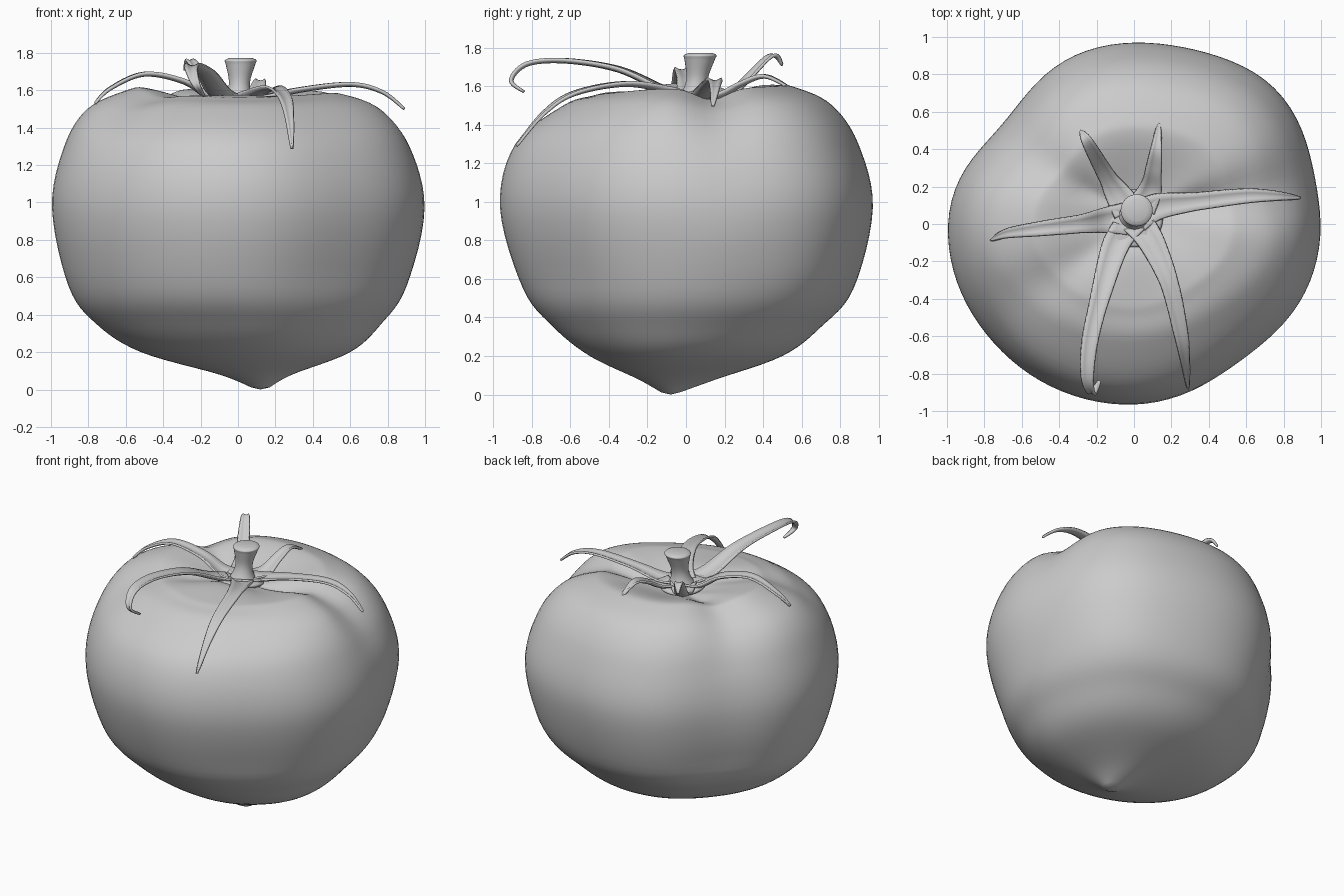
import bpy, math
from mathutils import Vector

if "Cube" in bpy.data.objects:
    bpy.data.objects.remove(bpy.data.objects["Cube"])


def catmull(rows, steps):
    """Smooth interpolation through rows of numbers."""
    out = []
    for i in range(len(rows) - 1):
        p0, p1, p2 = rows[max(i - 1, 0)], rows[i], rows[i + 1]
        p3 = rows[min(i + 2, len(rows) - 1)]
        for k in range(steps):
            t = k / steps
            out.append([0.5 * (2 * b + (c - a) * t + (2 * a - 5 * b + 4 * c - d) * t * t
                               + (3 * b - a - 3 * c + d) * t ** 3)
                        for a, b, c, d in zip(p0, p1, p2, p3)])
    out.append(list(rows[-1]))
    return out


def make(name, verts, faces):
    me = bpy.data.meshes.new(name)
    me.from_pydata(verts, [], faces)
    me.polygons.foreach_set("use_smooth", [True] * len(me.polygons))
    ob = bpy.data.objects.new(name, me)
    bpy.context.collection.objects.link(ob)
    return ob


def loft(name, rings, start, end):
    """Skin closed rings, bottom to top, and close both poles."""
    n = len(rings[0])
    verts = [v for r in rings for v in r] + [start, end]
    s, e = len(verts) - 2, len(verts) - 1
    faces = [(i * n + j, i * n + (j + 1) % n, (i + 1) * n + (j + 1) % n, (i + 1) * n + j)
             for i in range(len(rings) - 1) for j in range(n)]
    last = (len(rings) - 1) * n
    for j in range(n):
        k = (j + 1) % n
        faces += [(s, k, j), (e, last + j, last + k)]
    return make(name, verts, faces)


def circle(x, y, r, z, tilt=0):
    angles = [math.tau * j / 32 for j in range(32)]
    return [(x + r * math.cos(a), y + r * math.sin(a), z - tilt * r * math.sin(a)) for a in angles]


def bump(a, centre, width):
    d = (math.degrees(a) - centre + 180) % 360 - 180
    return math.exp(-(d / width) ** 2)


def clamp(v):
    return max(0.0, min(1.0, v))


# Fruit: height, then extents left, right, front, back
sides = [(.012, .07, .17, -.13, -.03), (.08, -.1, .29, -.25, .16), (.2, -.52, .6, -.5, .5),
         (.35, -.76, .765, -.69, .7), (.55, -.91, .9, -.85, .87), (.97, -1, 1, -.97, .97),
         (1.3, -.935, .925, -.89, .895), (1.5, -.81, .775, -.64, .76)]
# Shoulders: extents, then the height on each of those four sides
top = [(-.6, .58, -.49, .58, 1.6, 1.58, 1.55, 1.59), (-.48, .46, -.4, .46, 1.61, 1.58, 1.565, 1.6),
       (-.2, .2, -.18, .22, 1.53, 1.52, 1.575, 1.52), (-.09, .09, -.05, .14, 1.5, 1.5, 1.53, 1.5)]
rows = [(x0, x1, y0, y1, z, z, z, z, .12 * clamp(1 - z / .5), -.08 * clamp(1 - z / .5))
        for z, x0, x1, y0, y1 in sides]
rows += [r + (0, .015 * (i + 1)) for i, r in enumerate(top)]

rings = []
for x0, x1, y0, y1, zl, zr, zf, zb, cx, cy in catmull(rows, 6):
    ring = []
    for j in range(96):
        a = math.tau * j / 96
        c, s = math.cos(a), math.sin(a)
        rx = x1 - cx if c > 0 else cx - x0
        ry = y1 - cy if s > 0 else cy - y0
        z = (zr if c > 0 else zl) * c * c + (zb if s > 0 else zf) * s * s
        # lopsided outline
        g = .06 * bump(a, 45, 22) - .1 * bump(a, 140, 24) - .055 * bump(a, 307, 24)
        k = 1 + g * clamp(z / .6)
        # soft grooves between the lobes
        groove = bump(a, 13, 13) + .8 * bump(a, 147, 15) + .5 * bump(a, 220, 15)
        k -= .03 * groove * clamp((z - .8) / .6)
        z -= .06 * groove * clamp((z - 1.2) / .3) * clamp((rx - .08) / .25)
        ring.append((cx + rx * c * k, cy + ry * s * k, z))
    rings.append(ring)
loft("fruit", rings, (.12, -.08, 0), (0, .045, 1.5))

# Stem: leaning, flared at both ends
profile = [(.13, 1.49), (.075, 1.56), (.056, 1.64), (.078, 1.735), (.085, 1.76), (.06, 1.773)]
rings = []
for r, z in catmull(profile, 4):
    f = clamp((z - 1.5) / .27)
    rings.append(circle(.015 * f, .04 + .035 * f, r, z))
loft("stem", rings, (0, .04, 1.49), (.015, .075, 1.773))

# Calyx disc under the stem, following the tilt of the fruit top
rings = [circle(0, .03, r, z, .14) for r, z in ((.15, 1.525), (.155, 1.54), (.14, 1.548), (.05, 1.55))]
loft("calyx_disc", rings, (0, .03, 1.52), (0, .03, 1.55))


def sepal(name, *path):
    """Tapering channelled ribbon from the stem foot along the path."""
    foot = Vector((0, .03, 1.545))
    out = Vector((path[0][0], path[0][1] - .03, 0)).normalized()
    pts = [Vector(p) for p in catmull([tuple(foot + out * .05)] + list(path), 7)]
    d = pts[-7] - pts[0]
    side = Vector((-d.y, d.x, 0)).normalized()
    verts, faces = [], []
    n = len(pts)
    for i, p in enumerate(pts):
        t = i / (n - 1)
        w = (.095 + .065 * clamp(1 - t / .4)) * (1 - t ** 2.2) + .01
        tangent = pts[min(i + 1, n - 1)] - pts[max(i - 1, 0)]
        normal = tangent.cross(side).normalized()
        for u in (-1, -.5, 0, .5, 1):
            verts.append(p + side * u * w / 2 + normal * (u * u - .4) * w * .18)
    for k in range((n - 1) * 5):
        if k % 5 < 4:
            faces.append((k, k + 5, k + 6, k + 1))
    mod = make(name, verts, faces).modifiers.new("thickness", "SOLIDIFY")
    mod.thickness = .014
    mod.offset = 0


# Six sepals
sepal("sepal_left", (-.15, .02, 1.56), (-.29, 0, 1.645), (-.5, -.025, 1.685), (-.68, -.05, 1.61),
      (-.765, -.085, 1.53))
sepal("sepal_front_left", (-.1, -.12, 1.58), (-.17, -.35, 1.685), (-.235, -.62, 1.73),
      (-.25, -.82, 1.715), (-.225, -.905, 1.63), (-.185, -.84, 1.57))
sepal("sepal_front_right", (.1, -.11, 1.58), (.19, -.32, 1.61), (.25, -.58, 1.56),
      (.275, -.74, 1.455), (.29, -.88, 1.29))
sepal("sepal_right", (.14, .095, 1.555), (.33, .12, 1.6), (.6, .15, 1.63), (.77, .15, 1.59),
      (.89, .14, 1.5))
sepal("sepal_back_right", (.085, .18, 1.55), (.105, .29, 1.61), (.12, .41, 1.65), (.135, .54, 1.59))
sepal("sepal_back_left", (-.1, .18, 1.54), (-.16, .28, 1.595), (-.25, .44, 1.755), (-.285, .5, 1.71))
